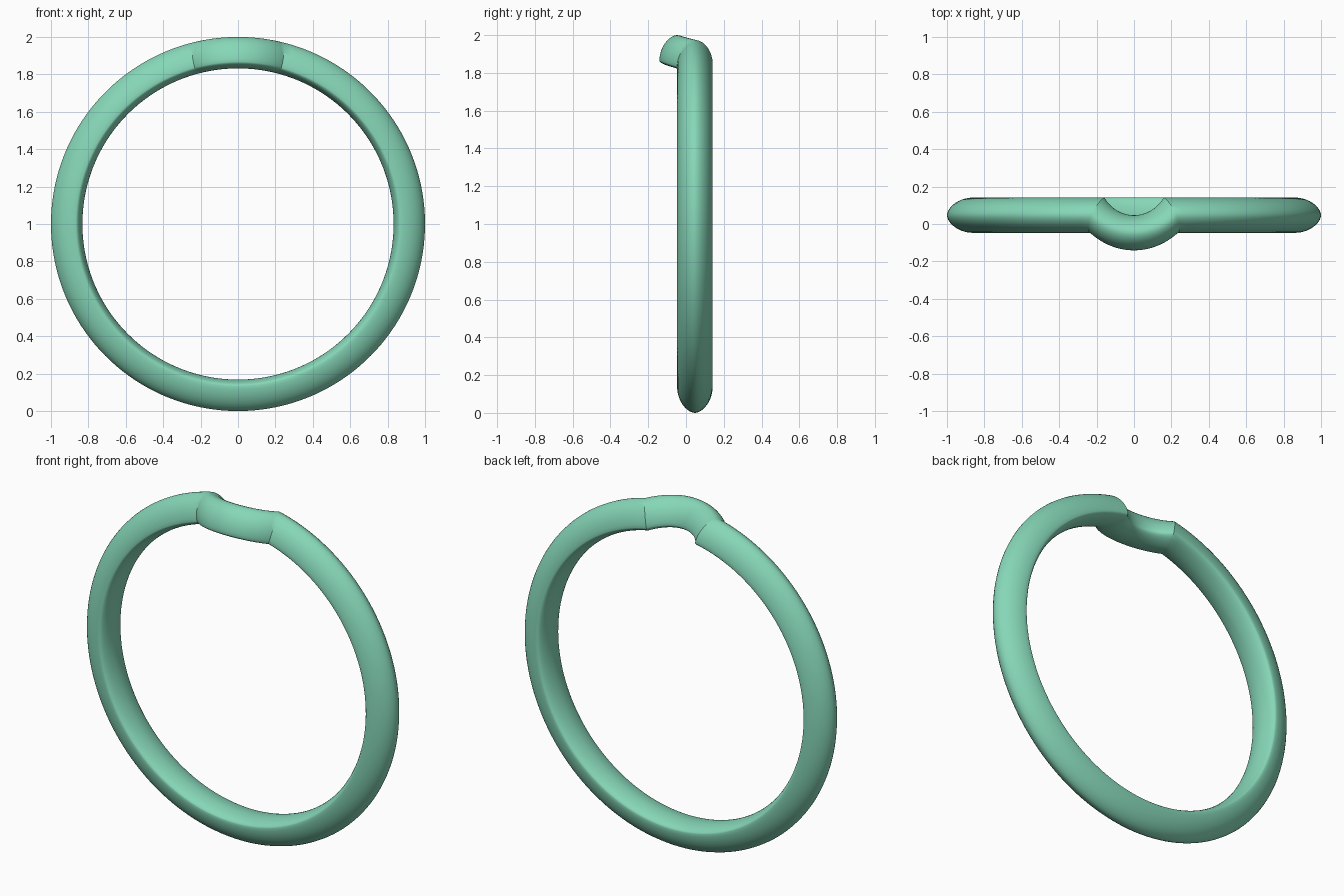
import bpy, bmesh, math

if "Cube" in bpy.data.objects:
    bpy.data.objects.remove(bpy.data.objects["Cube"])

OUTER, WIDEST, INNER = 1.0, 0.867, 0.832   # radii of the D-shaped section
HALF_W = 0.094                             # half width of the band
BAND_Y = 0.047                             # centre plane of the plain band
BEND_R = 0.30                              # radius of the bowed front section
BEND_Y = -0.047 + BEND_R                   # centre of the bow
STRETCH = 1.06
N_PROFILE, N_BAND, N_BOW = 40, 140, 32


def profile():
    # rounded, slightly pointed outside; shallow dome inside
    pts = []
    for i in range(N_PROFILE):
        t = 2 * math.pi * i / N_PROFILE
        c, s = math.cos(t), math.sin(t)
        e = 2 / 1.8
        w = HALF_W * math.copysign(abs(c) ** e, c)
        depth = OUTER - WIDEST if s > 0 else WIDEST - INNER
        pts.append((w, WIDEST + depth * math.copysign(abs(s) ** e, s)))
    return pts


def on_ring(theta, r, y):
    return (r * math.sin(theta), y, 1 + r * math.cos(theta))


def joint(w):
    # angle on the bow where it meets the plain band
    return math.acos((BEND_Y - BAND_Y - w) / (BEND_R - w))


def bow_angle(a, w):
    return STRETCH * (BEND_R - w) * math.sin(a)


bm = bmesh.new()
rows = []
# bowed section at the top
for i in range(N_BOW):
    row = []
    for w, r in profile():
        a = joint(w) * (2 * i / N_BOW - 1)
        row.append(bm.verts.new(on_ring(bow_angle(a, w), r, BEND_Y - (BEND_R - w) * math.cos(a))))
    rows.append(row)
# plain band round the rest of the circle
for i in range(N_BAND):
    row = []
    for w, r in profile():
        start = bow_angle(joint(w), w)
        theta = start + (2 * math.pi - 2 * start) * i / N_BAND
        row.append(bm.verts.new(on_ring(theta, r, BAND_Y + w)))
    rows.append(row)
# skin the closed loop
for i, row in enumerate(rows):
    nxt = rows[(i + 1) % len(rows)]
    for j in range(N_PROFILE):
        k = (j + 1) % N_PROFILE
        bm.faces.new((row[j], row[k], nxt[k], nxt[j]))
bmesh.ops.recalc_face_normals(bm, faces=bm.faces)

mesh = bpy.data.meshes.new("ring_band")
bm.to_mesh(mesh)
bm.free()
ring = bpy.data.objects.new("ring_band", mesh)
bpy.context.collection.objects.link(ring)

mat = bpy.data.materials.new("mint_green")
mat.diffuse_color = (0.24, 0.68, 0.48, 1)
mat.use_nodes = True
mat.node_tree.nodes["Principled BSDF"].inputs["Base Color"].default_value = mat.diffuse_color
mesh.materials.append(mat)

bpy.context.view_layer.objects.active = ring
ring.select_set(True)
bpy.ops.object.shade_smooth_by_angle(angle=math.radians(32))
